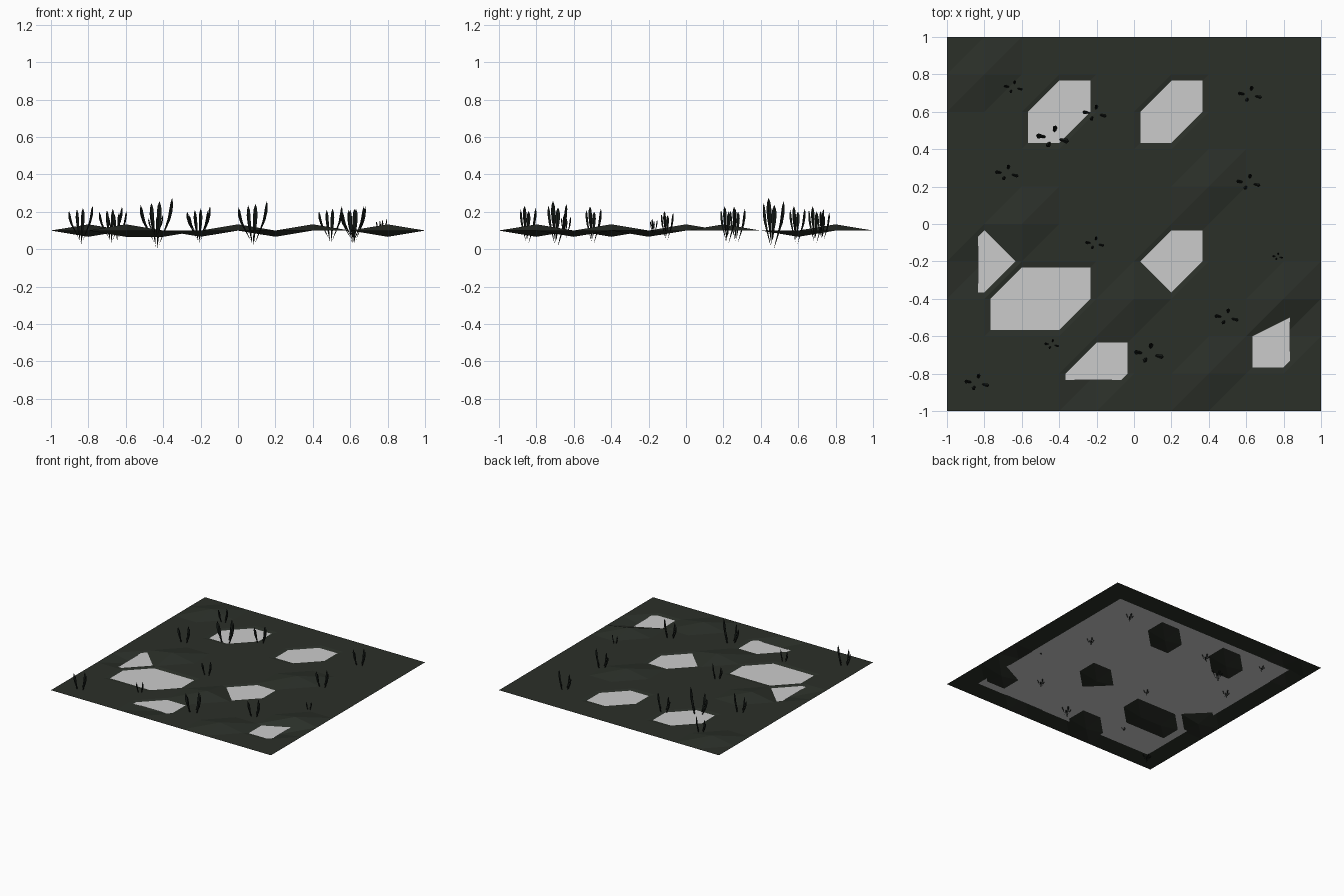
import bpy, bmesh, math
from mathutils import Vector

if "Cube" in bpy.data.objects:
    bpy.data.objects.remove(bpy.data.objects["Cube"])


def material(name, rgb):
    m = bpy.data.materials.new(name)
    m.diffuse_color = (*rgb, 1)
    m.use_nodes = True
    m.node_tree.nodes["Principled BSDF"].inputs["Base Color"].default_value = m.diffuse_color
    return m


def finish(bm, name, mat=None):
    me = bpy.data.meshes.new(name)
    bm.to_mesh(me)
    bm.free()
    ob = bpy.data.objects.new(name, me)
    bpy.context.collection.objects.link(ob)
    if mat:
        me.materials.append(mat)
    return ob


soil = material("soil", (0.024, 0.029, 0.022))
reed = material("reed", (0.008, 0.011, 0.009))

# Boggy ground: 10 x 10 cells, dips and bumps one step deep at grid points
STEP, BASE = 0.0333, 0.1
dips = [(-2, 3), (1, 3), (1, -1), (-4, -1), (-3, -2), (-2, -2), (-1, -4), (4, -3)]
bumps = [(0, -2), (-3, 0), (4, -2), (2, -4), (-4, 4), (2, 1)]
bm = bmesh.new()
grid = {}
for i in range(-5, 6):
    for j in range(-5, 6):
        h = STEP * (((i, j) in bumps) - ((i, j) in dips))
        grid[i, j] = bm.verts.new((i * 0.2, j * 0.2, BASE + h))
for i in range(-5, 5):
    for j in range(-5, 5):
        a, b, c, d = grid[i, j], grid[i + 1, j], grid[i + 1, j + 1], grid[i, j + 1]
        bm.faces.new((a, b, c))
        bm.faces.new((a, c, d))
finish(bm, "ground", soil)

# Water sheet just under ground level, showing only in the dips
bm = bmesh.new()
bmesh.ops.create_grid(bm, x_segments=1, y_segments=1, size=0.8333)
bmesh.ops.translate(bm, verts=bm.verts, vec=(0, 0, 0.0944))
finish(bm, "water")

# One reed blade: (fraction of reach, fraction of height, half width)
PROFILE = [(0.36, 0.18, 0.004), (0.58, 0.36, 0.007), (0.80, 0.55, 0.0115),
           (0.92, 0.74, 0.0135), (0.97, 0.89, 0.010)]
# blade tips at full size (x, y, z) and root depth
BLADES = [(-0.085, 0.012, 0.128, -0.07), (0.015, 0.062, 0.15, -0.108),
          (0.083, -0.018, 0.167, -0.085), (-0.028, -0.045, 0.14, -0.095)]


def add_blade(bm, origin, s, tip, root):
    out = Vector((tip[0], tip[1], 0))
    radial = out.normalized()
    side = Vector((-radial.y, radial.x, 0))
    point = lambda r, t: origin + s * (out * r + Vector((0, 0, root + (tip[2] - root) * t)))
    rings = []
    for r, t, w in PROFILE:
        c = point(r, t)
        rings.append([bm.verts.new(c + s * w * (math.cos(k * math.pi / 2) * radial * 0.7
                                                + math.sin(k * math.pi / 2) * side))
                      for k in range(4)])
    low, high = bm.verts.new(point(0.15, 0)), bm.verts.new(point(1, 1))
    for k in range(4):
        n = (k + 1) % 4
        bm.faces.new((low, rings[0][n], rings[0][k]))
        for a, b in zip(rings, rings[1:]):
            bm.faces.new((a[k], a[n], b[n], b[k]))
        bm.faces.new((rings[-1][k], rings[-1][n], high))


# Reed clumps: x, y, scale
CLUMPS = [(-0.435, 0.46, 1.0), (0.08, -0.695, 0.9), (-0.84, -0.85, 0.75),
          (-0.645, 0.73, 0.58), (-0.68, 0.27, 0.72), (-0.21, 0.59, 0.73),
          (-0.21, -0.105, 0.58), (-0.44, -0.645, 0.45), (0.62, 0.69, 0.73),
          (0.612, 0.22, 0.73), (0.495, -0.50, 0.73), (0.768, -0.175, 0.33)]
for n, (x, y, s) in enumerate(CLUMPS):
    bm = bmesh.new()
    for *tip, root in BLADES:
        add_blade(bm, Vector((x, y, 0.108)), s, tip, root)
    finish(bm, f"reed_clump_{n + 1}", reed)
